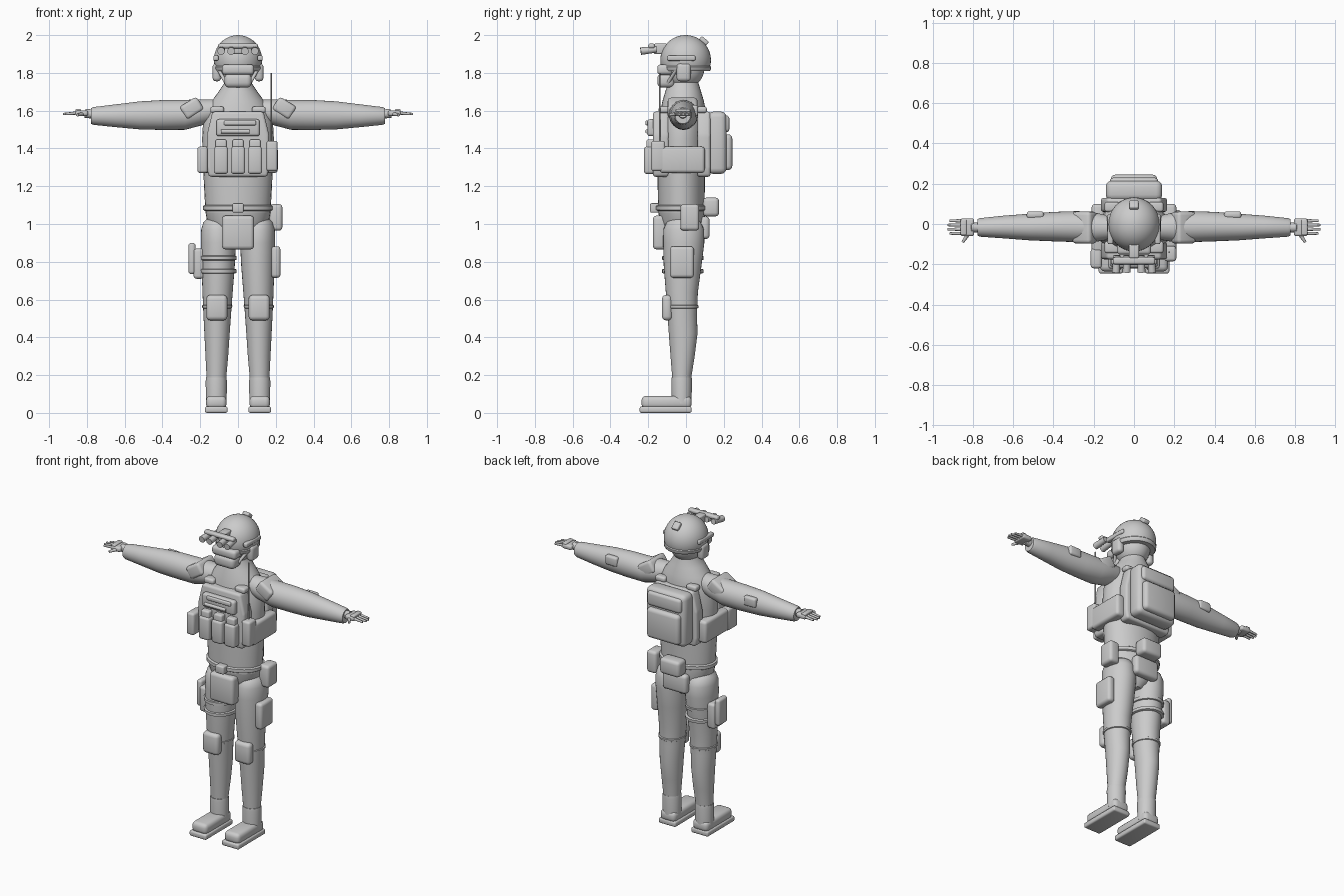
import bpy, bmesh, math
from mathutils import Matrix, Vector, Euler

cube = bpy.data.objects.get("Cube")
if cube:
    bpy.data.objects.remove(cube, do_unlink=True)

grey = bpy.data.materials.new("plain grey")
grey.use_nodes = True
grey.diffuse_color = (0.6, 0.6, 0.6, 1)
grey.node_tree.nodes["Principled BSDF"].inputs["Base Color"].default_value = (0.6, 0.6, 0.6, 1)


def finish(name, bm):
    bmesh.ops.recalc_face_normals(bm, faces=bm.faces)
    mesh = bpy.data.meshes.new(name)
    bm.to_mesh(mesh)
    bm.free()
    mesh.materials.append(grey)
    ob = bpy.data.objects.new(name, mesh)
    bpy.context.collection.objects.link(ob)
    bpy.ops.object.select_all(action='DESELECT')
    bpy.context.view_layer.objects.active = ob
    ob.select_set(True)
    bpy.ops.object.shade_smooth_by_angle(angle=math.radians(40))
    return ob


def box(name, centre, size, bevel=0.015, rot=(0, 0, 0)):
    """Rounded box."""
    bm = bmesh.new()
    bmesh.ops.create_cube(bm, size=1)
    bmesh.ops.scale(bm, vec=size, verts=bm.verts)
    bmesh.ops.bevel(bm, geom=bm.edges[:], offset=min(bevel, min(size) * 0.45),
                    segments=3, profile=0.5, affect='EDGES')
    bm.transform(Matrix.Translation(centre) @ Euler(rot).to_matrix().to_4x4())
    return finish(name, bm)


def span(name, x, y, z, bevel=0.015):
    """Rounded box given by its extents."""
    mid = [(a + b) / 2 for a, b in (x, y, z)]
    return box(name, mid, [b - a for a, b in (x, y, z)], bevel)


def loft(name, rings, place=lambda h, u, v: (u, v, h), sides=32):
    """Skin of ellipses: (height, centre u, centre v, radius u, radius v)."""
    bm = bmesh.new()
    loops = []
    for h, cu, cv, ru, rv in rings:
        loops.append([bm.verts.new(place(h, cu + ru * math.cos(a), cv + rv * math.sin(a)))
                      for a in (2 * math.pi * i / sides for i in range(sides))])
    for lo, hi in zip(loops, loops[1:]):
        for i in range(sides):
            j = (i + 1) % sides
            bm.faces.new((lo[i], lo[j], hi[j], hi[i]))
    bm.faces.new(loops[0])
    bm.faces.new(loops[-1])
    return finish(name, bm)


def rod(name, a, b, r1, r2=None):
    """Round bar between two points."""
    a, b = Vector(a), Vector(b)
    bm = bmesh.new()
    bmesh.ops.create_cone(bm, cap_ends=True, segments=16, radius1=r1, radius2=r2 or r1,
                          depth=(b - a).length)
    bm.transform(Matrix.Translation((a + b) / 2) @ (b - a).to_track_quat('Z', 'Y').to_matrix().to_4x4())
    return finish(name, bm)


def plate(name, outline, y0, y1, bevel=0.015):
    """Front-facing outline (right half) mirrored and given thickness along y."""
    bm = bmesh.new()
    pts = outline + [(-x, z) for x, z in reversed(outline)]
    face = bm.faces.new([bm.verts.new((x, y0, z)) for x, z in pts])
    ext = bmesh.ops.extrude_face_region(bm, geom=[face])
    bmesh.ops.translate(bm, vec=(0, y1 - y0, 0),
                        verts=[g for g in ext["geom"] if isinstance(g, bmesh.types.BMVert)])
    bmesh.ops.bevel(bm, geom=bm.edges[:], offset=bevel, segments=3, profile=0.5, affect='EDGES')
    return finish(name, bm)


def ball(name, centre, radii, cut=None):
    bm = bmesh.new()
    bmesh.ops.create_uvsphere(bm, u_segments=40, v_segments=24, radius=1)
    bm.transform(Matrix.Translation(centre) @ Matrix.Diagonal((*radii, 1)))
    if cut:
        res = bmesh.ops.bisect_plane(bm, geom=bm.verts[:] + bm.edges[:] + bm.faces[:],
                                     plane_co=(0, 0, cut), plane_no=(0, 0, -1), clear_outer=True)
        edges = [g for g in res["geom_cut"] if isinstance(g, bmesh.types.BMEdge)]
        bmesh.ops.holes_fill(bm, edges=edges)
    return finish(name, bm)


# Body
loft("torso", [(1.06, 0, -.025, .172, .122), (1.2, 0, -.025, .18, .125), (1.45, 0, -.025, .19, .127),
               (1.54, 0, -.02, .185, .125), (1.6, 0, -.015, .168, .12), (1.65, 0, -.015, .14, .11),
               (1.7, 0, -.015, .103, .095), (1.75, 0, -.015, .07, .08), (1.8, 0, -.015, .06, .07)])
loft("pelvis", [(.88, 0, -.015, .04, .06), (.91, 0, -.015, .085, .09), (.96, 0, -.015, .13, .108),
                (1.02, 0, -.02, .165, .12), (1.08, 0, -.025, .175, .124)])
loft("belt", [(1.07, 0, -.025, .176, .128), (1.075, 0, -.025, .184, .135),
              (1.095, 0, -.025, .184, .135), (1.1, 0, -.025, .176, .128)])
span("belt_buckle", (-.03, .03), (-.19, -.14), (1.06, 1.11), .008)
span("groin_pouch", (-.085, .085), (-.175, -.1), (.865, 1.045), .02)
span("rear_belt_pouch", (-.07, .07), (.09, .175), (1.04, 1.14), .02)
span("lower_back_pad", (-.085, .085), (.07, .125), (.92, 1.04), .02)

# Head and helmet
ball("head", (0, -.015, 1.825), (.098, .112, .11))
ball("helmet", (0, -.002, 1.868), (.128, .134, .132), 1.815)
loft("helmet_brim", [(1.81, 0, -.002, .12, .128), (1.818, 0, -.002, .126, .134),
                     (1.832, 0, -.002, .128, .135), (1.84, 0, -.002, .122, .128)])
span("eye_goggles", (-.085, .085), (-.152, -.07), (1.79, 1.845), .018)
span("face_mask", (-.072, .072), (-.152, -.06), (1.722, 1.797), .025)
box("rear_helmet_light", (0, .095, 1.97), (.045, .05, .025), .008, (-.7, 0, 0))
span("visor_mount", (-.025, .025), (-.17, -.1), (1.9, 1.955), .008)
span("visor_bridge", (-.105, .105), (-.2, -.165), (1.93, 1.955), .01)
for i, x in enumerate((-.085, -.035, .035, .085)):
    rod(f"visor_tube_{i + 1}", (x, -.155, 1.925), (x * 1.05, -.24, 1.915), .017, .02)

# Vest with front pouches
vest = [(.155, 1.25), (.165, 1.3), (.165, 1.47), (.135, 1.595)]
plate("front_vest_plate", vest, -.175, -.09)
plate("back_vest_plate", vest, .06, .13)
span("chest_panel", (-.115, .115), (-.205, -.16), (1.465, 1.555), .015)
box("chest_panel_strip", (.01, -.205, 1.535), (.17, .02, .025), .006)
rod("chest_torch", (-.09, -.205, 1.49), (.06, -.205, 1.49), .011)
for i in (-1, 0, 1):
    span(f"magazine_pouch_{i + 2}", (i * .09 - .038, i * .09 + .038), (-.222, -.15), (1.265, 1.41), .015)
    span(f"magazine_top_{i + 2}", (i * .09 - .03, i * .09 + .03), (-.21, -.15), (1.38, 1.447), .01)
span("radio_pouch", (.15, .21), (-.185, -.11), (1.28, 1.44), .014)
rod("radio_antenna", (.175, -.14, 1.42), (.175, -.14, 1.8), .004)
span("right_front_pouch", (-.215, -.16), (-.22, -.12), (1.27, 1.41), .014)

# Backpack
span("backpack", (-.14, .14), (.115, .215), (1.265, 1.595), .03)
span("backpack_pocket", (-.115, .115), (.19, .245), (1.285, 1.475), .022)
span("backpack_flap", (-.12, .12), (.19, .23), (1.485, 1.575), .018)

for side, s in (("left", 1), ("right", -1)):
    # Helmet fittings
    box(f"{side}_ear_cup", (s * .112, -.012, 1.803), (.045, .075, .095), .018)
    box(f"{side}_helmet_rail", (s * .117, -.025, 1.878), (.028, .15, .028), .008)
    rod(f"{side}_chin_strap", (s * .105, -.05, 1.82), (s * .06, -.1, 1.74), .009)

    # Vest sides
    box(f"{side}_side_pouch", (s * .178, -.02, 1.34), (.065, .24, .14), .018)
    box(f"{side}_front_strap_pad", (s * .11, -.115, 1.605), (.072, .06, .034), .012)
    box(f"{side}_back_strap_pad", (s * .11, .085, 1.605), (.072, .05, .034), .012)

    # Arm and shoulder guard
    loft(f"{side}_arm", [(.13, -.018, 1.6, .06, .06), (.2, -.016, 1.59, .074, .07),
                         (.28, -.013, 1.578, .077, .079), (.4, -.013, 1.577, .073, .079),
                         (.52, -.015, 1.575, .066, .074), (.65, -.015, 1.573, .056, .06),
                         (.765, -.017, 1.572, .046, .047), (.778, -.017, 1.572, .04, .041)],
         lambda h, u, v: (s * h, u, v))
    box(f"{side}_shoulder_guard", (s * .245, -.018, 1.613), (.108, .158, .08), .018, (0, s * .56, 0))
    box(f"{side}_arm_patch", (s * .49, .045, 1.6), (.085, .036, .06), .013)

    # Hand
    rod(f"{side}_wrist", (s * .77, -.017, 1.582), (s * .81, -.017, 1.586), .024)
    box(f"{side}_palm", (s * .828, -.016, 1.587), (.068, .088, .03), .011)
    box(f"{side}_knuckle_guard", (s * .846, -.016, 1.601), (.03, .078, .016), .006)
    for i in range(4):
        y = .016 - i * .021
        tip = .915 + .011 * (i in (1, 2))
        rod(f"{side}_finger_{i + 1}", (s * .85, y, 1.588), (s * tip, y, 1.582), .009, .006)
    rod(f"{side}_thumb", (s * .82, -.045, 1.583), (s * .85, -.09, 1.577), .011, .007)

    # Leg
    loft(f"{side}_leg", [(.1, .114, -.022, .048, .046), (.2, .114, -.022, .053, .052),
                         (.3, .112, -.018, .06, .064), (.42, .111, -.015, .067, .076),
                         (.52, .11, -.02, .073, .078), (.64, .108, -.022, .08, .085),
                         (.78, .105, -.018, .088, .1), (.9, .104, -.012, .093, .109),
                         (.97, .106, -.012, .089, .108), (1.01, .108, -.012, .075, .09),
                         (1.035, .11, -.015, .045, .055)], lambda h, u, v: (s * u, v, h))
    loft(f"{side}_knee_strap", [(.553, .11, -.02, .074, .08), (.556, .11, -.02, .079, .085),
                                (.568, .11, -.02, .08, .086), (.571, .11, -.02, .075, .081)],
         lambda h, u, v: (s * u, v, h))
    box(f"{side}_knee_pad", (s * .112, -.1, .557), (.112, .055, .135), .022)

    # Boot
    loft(f"{side}_boot_shaft", [(.05, .115, -.023, .055, .052), (.17, .115, -.023, .056, .055),
                                (.188, .115, -.023, .054, .053)], lambda h, u, v: (s * u, v, h))
    box(f"{side}_boot_foot", (s * .115, -.103, .056), (.108, .265, .068), .024)
    box(f"{side}_boot_sole", (s * .115, -.108, .017), (.12, .275, .034), .01)

# Hip and thigh gear
span("left_hip_pouch", (.165, .235), (-.03, .07), (.965, 1.105), .018)
span("left_thigh_pouch", (.175, .225), (-.085, .042), (.715, .882), .018)
span("right_holster", (-.235, -.18), (-.06, .05), (.71, .87), .016)
span("right_holster_cover", (-.262, -.225), (-.05, .04), (.735, .9), .014)
for i, z in enumerate((.75, .82)):
    loft(f"right_thigh_strap_{i + 1}", [(z - .012, -.105, -.017, .09, .102), (z - .009, -.105, -.017, .097, .109),
                                        (z + .009, -.105, -.016, .098, .11), (z + .012, -.105, -.016, .092, .104)])
